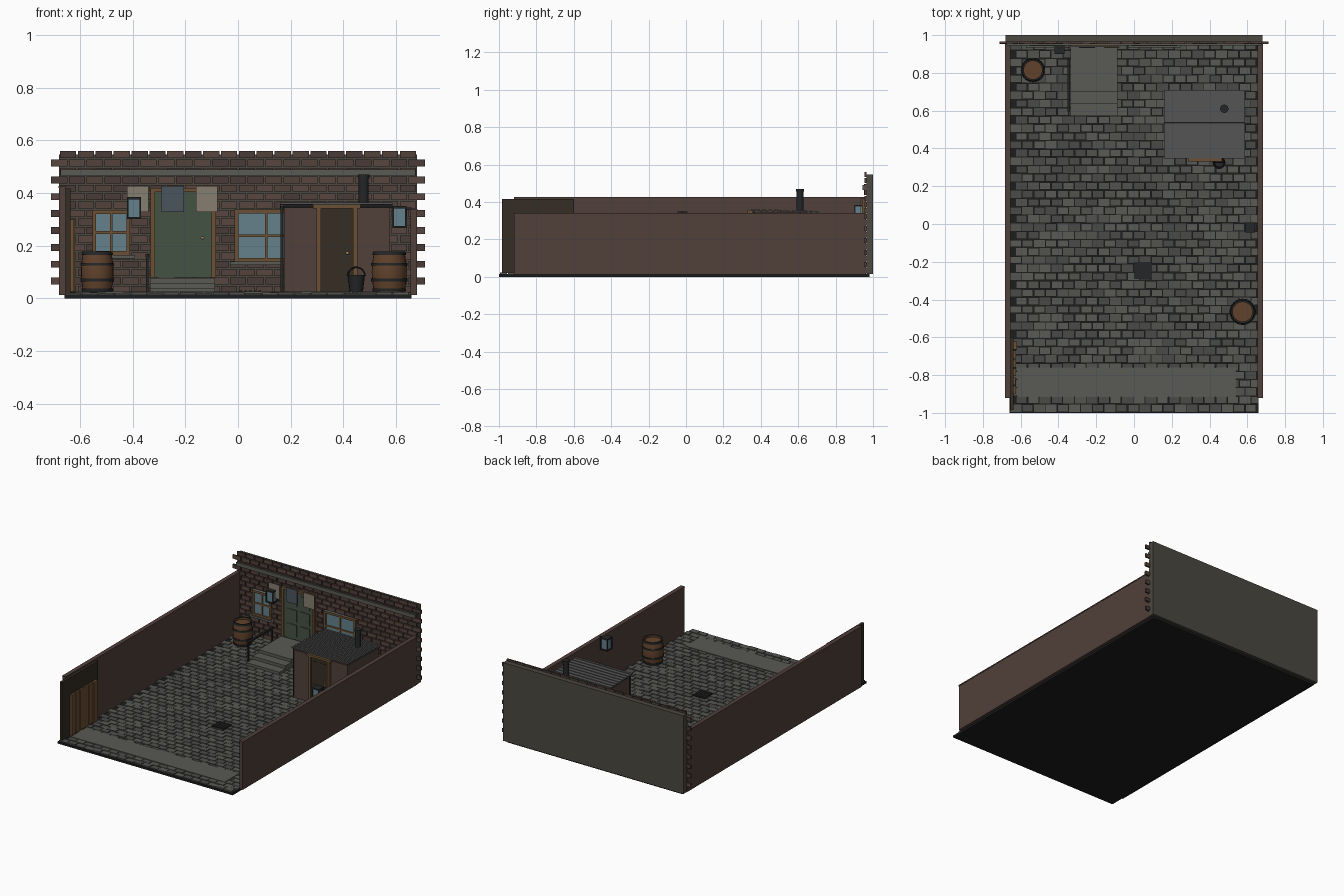
import bpy, bmesh, math, random
from mathutils import Matrix, Vector

if "Cube" in bpy.data.objects:
    bpy.data.objects.remove(bpy.data.objects["Cube"])

random.seed(4)
mats = {}
COL = dict(base=(.012, .013, .013), stone1=(.085, .088, .078), stone2=(.068, .071, .064),
           stone3=(.1, .102, .09), slab=(.1, .102, .09), brick1=(.085, .052, .044),
           brick2=(.065, .043, .037), brick3=(.1, .062, .05), wall=(.082, .052, .043),
           mortar=(.07, .065, .05), wood=(.15, .08, .035), dark=(.035, .026, .017),
           green=(.06, .085, .06), glass=(.13, .22, .26), iron=(.018, .019, .02),
           barrel=(.12, .055, .025), beige=(.24, .21, .16), blue=(.07, .09, .11),
           brass=(.45, .3, .1), roof=(.085, .088, .085))


def mat(n):
    if n not in mats:
        mats[n] = bpy.data.materials.new(n)
        mats[n].diffuse_color = (*COL[n], 1)
    return mats[n]


def boxes(name, items, cols):
    """items: (x0, x1, y0, y1, z0, z1[, material index])"""
    bm = bmesh.new()
    for it in items:
        x0, x1, y0, y1, z0, z1 = it[:6]
        m = Matrix.Translation(((x0+x1)/2, (y0+y1)/2, (z0+z1)/2)) @ Matrix.Diagonal((x1-x0, y1-y0, z1-z0, 1))
        vs = bmesh.ops.create_cube(bm, size=1, matrix=m)['verts']
        for f in {f for v in vs for f in v.link_faces}:
            f.material_index = it[6] if len(it) > 6 else 0
    return finish(name, bm, cols)


def finish(name, bm, cols, smooth=False):
    me = bpy.data.meshes.new(name)
    bm.normal_update()
    bm.to_mesh(me)
    bm.free()
    ob = bpy.data.objects.new(name, me)
    bpy.context.collection.objects.link(ob)
    for c in cols:
        me.materials.append(mat(c))
    if smooth:
        bpy.ops.object.select_all(action='DESELECT')
        ob.select_set(True)
        bpy.context.view_layer.objects.active = ob
        bpy.ops.object.shade_smooth_by_angle(angle=math.radians(35))
    return ob


def lathe(name, prof, loc, col, n=20):
    bm = bmesh.new()
    vs = [bm.verts.new((r, 0, z)) for r, z in prof]
    es = [bm.edges.new(p) for p in zip(vs, vs[1:])]
    bmesh.ops.spin(bm, geom=vs+es, axis=(0, 0, 1), cent=(0, 0, 0), steps=n, angle=math.tau)
    bmesh.ops.remove_doubles(bm, verts=bm.verts[:], dist=1e-5)
    bmesh.ops.recalc_face_normals(bm, faces=bm.faces[:])
    bmesh.ops.translate(bm, verts=bm.verts[:], vec=loc)
    return finish(name, bm, [col], True)


def tube(name, pts, r, col):
    cu = bpy.data.curves.new(name, 'CURVE')
    cu.dimensions, cu.bevel_depth, cu.bevel_resolution, cu.use_fill_caps = '3D', r, 2, True
    sp = cu.splines.new('POLY')
    sp.points.add(len(pts)-1)
    for p, q in zip(sp.points, pts):
        p.co = (*q, 1)
    cu.materials.append(mat(col))
    ob = bpy.data.objects.new(name, cu)
    bpy.context.collection.objects.link(ob)


# ground and cobbles
boxes('ground_base', [(-.66, .66, -1, .98, 0, .014)], ['base'])
stones = []
PX, PY = .0622, .0436
for r in range(45):
    y = -.995 + r*PY
    x = -.655 + (r % 2)*PX/2
    while x < .64:
        stones.append((x, min(x+PX-.004, .658), y, y+PY-.005, .01,
                       .02+random.random()*.004, random.randrange(3)))
        x += PX
boxes('cobbles', stones, ['stone1', 'stone2', 'stone3'])
boxes('paved_strip', [(-.62, .54, -.915, -.76, .012, .026)], ['slab'])
boxes('drain_grate', [(0, .095, -.29, -.2, .012, .026)]
      + [(.006+i*.018, .016+i*.018, -.285, -.205, .026, .029) for i in range(5)], ['iron'])

# back wall with toothed brick courses
boxes('back_wall', [(-.68, .68, .964, 1, .014, .547)], ['mortar'])
bricks = []
RH, BW = .0321, .068
for r in range(17):
    odd = r % 2
    for i in range(20+odd):
        x = -.68 - odd*BW/2 + i*BW
        z = .02 + r*RH
        bricks.append((x+.003, x+BW-.003, .953+random.random()*.003, .966, z, z+RH-.006, random.randrange(3)))
boxes('back_wall_bricks', bricks, ['brick1', 'brick2', 'brick3'])
boxes('string_course', [(-.675, .675, .945, .966, .465, .49)], ['slab'])

# side walls
boxes('left_wall', [(-.68, -.656, -.92, .962, .012, .42), (-.682, -.653, -.92, .955, .42, .427)], ['wall'])
boxes('right_wall', [(.656, .68, -.92, .962, .012, .332), (.653, .682, -.92, .955, .332, .34)], ['wall'])

# gate on the left wall
boxes('gate_back', [(-.655, -.637, -.985, -.6, .02, .417)], ['dark'])
boxes('gate_planks', [(-.637, -.627+random.random()*.008, -.9+i*.047, -.858+i*.047, .025, .3)
                      for i in range(6)], ['wood'])


# windows
def window(name, cx, hw, z0, z1):
    t = .014
    boxes(name+'_glass', [(cx-hw, cx+hw, .95, .96, z0, z1)], ['glass'])
    boxes(name+'_frame', [(cx-hw, cx-hw+t, .942, .96, z0, z1), (cx+hw-t, cx+hw, .942, .96, z0, z1),
                          (cx-hw, cx+hw, .942, .96, z0, z0+t), (cx-hw, cx+hw, .942, .96, z1-t, z1),
                          (cx-.005, cx+.005, .944, .96, z0, z1),
                          (cx-hw, cx+hw, .944, .96, (z0+z1)/2-.005, (z0+z1)/2+.005)], ['wood'])
    boxes(name+'_sill', [(cx-hw-.018, cx+hw+.018, .935, .96, z0-.014, z0)], ['slab'])


window('left_window', -.482, .072, .165, .335)
window('right_window', .107, .12, .14, .337)

# main door
boxes('main_door', [(-.315, -.1, .948, .962, .08, .405)]
      + [(x, x+.075, .944, .95, z, z+.08) for x in (-.295, -.195) for z in (.1, .2, .305)], ['green'])
boxes('main_door_frame', [(-.332, -.315, .94, .962, .08, .42), (-.1, -.083, .94, .962, .08, .42),
                          (-.332, -.083, .94, .962, .404, .42)], ['wood'])
bm = bmesh.new()
bmesh.ops.create_uvsphere(bm, u_segments=10, v_segments=6, radius=.006, matrix=Matrix.Translation((-.135, .94, .23)))
bmesh.ops.create_uvsphere(bm, u_segments=10, v_segments=6, radius=.006, matrix=Matrix.Translation((.416, .338, .172)))
finish('door_knobs', bm, ['brass'], True)

# steps and handrail
boxes('steps', [(-.335, -.088, y, .945, .014, z) for y, z in ((.572, .038), (.636, .058), (.7, .078))], ['slab'])
boxes('handrail', [(-.35, -.34, .6, .61, .02, .16), (-.35, -.34, .855, .865, .02, .16),
                   (-.352, -.338, .595, .87, .157, .168)], ['iron'])

# hanging cloths
for i, (x0, x1, c) in enumerate(((-.422, -.34, 'beige'), (-.29, -.206, 'blue'), (-.16, -.077, 'beige'))):
    boxes('cloth_%d' % i, [(x0, x1, .932, .936, .329, .427)], [c])


# wall lanterns
def lantern(name, cx, cy, z, arm):
    w = .024
    boxes(name+'_glass', [(cx-w+.003, cx+w-.003, cy-w+.003, cy+w-.003, z+.006, z+.074)], ['glass'])
    posts = [(cx+sx*w-.003, cx+sx*w+.003, cy+sy*w-.003, cy+sy*w+.003, z, z+.076)
             for sx in (-1, 1) for sy in (-1, 1)]
    boxes(name+'_frame', posts + [(cx-w-.003, cx+w+.003, cy-w-.003, cy+w+.003, a, b)
                                  for a, b in ((z, z+.007), (z+.074, z+.083))] + [arm], ['iron'])


lantern('back_lantern', -.395, .928, .302, (-.4, -.39, .93, .962, .37, .38))
lantern('side_lantern', .614, -.018, .267, (.614, .66, -.023, -.013, .335, .345))

# shed
boxes('shed_body', [(.175, .578, .355, .69, .014, .345)], ['wall'])
slope = Matrix.Rotation(math.atan2(-.012, .365), 4, 'X')
bm = bmesh.new()
for i in range(23):
    y = -.1815 + (i+.5)*.363/23
    m = Matrix.Translation((.373, .528, .35)) @ slope @ Matrix.Translation((0, y, .004*(i % 2 == 0)))
    bmesh.ops.create_cube(bm, size=1, matrix=m @ Matrix.Diagonal((.428, .0158, .008, 1)))
finish('shed_roof', bm, ['roof'])
boxes('shed_door', [(.315, .437, .342, .357, .02, .342)]
      + [(x, x+.042, .339, .343, z, z+.12) for x in (.327, .383) for z in (.04, .195)], ['dark'])
boxes('shed_door_frame', [(.298, .315, .333, .357, .02, .357), (.437, .454, .333, .357, .02, .357),
                          (.285, .465, .33, .357, .342, .357)], ['wood'])
tube('shed_downpipe', [(.167, .362, .02), (.167, .362, .35)], .006, 'iron')
lathe('stove_pipe', [(0, .33), (.019, .33), (.019, .455), (.022, .455), (.022, .47), (0, .47)], (.478, .61, 0), 'iron', 16)


# barrels
def barrel(name, x, y, r):
    H = .155
    rad = lambda t: r*(.85+.13*math.sin(math.pi*t))
    prof = [(0, 0)] + [(rad(i/10), H*i/10) for i in range(11)] + [(r*.76, H), (r*.76, H-.012), (0, H-.012)]
    lathe(name, prof, (x, y, .022), 'barrel', 24)
    for k, (a, b) in enumerate(((.02, .1), (.27, .34), (.66, .73), (.92, 1.01))):
        ra, rb, e = rad(a), rad(min(b, 1)), .004
        lathe('%s_hoop_%d' % (name, k), [(ra-e, a*H), (ra+e, a*H), (rb+e, b*H), (rb-e, b*H), (ra-e, a*H)],
              (x, y, .022), 'iron', 24)


barrel('left_barrel', -.535, .815, .063)
barrel('right_barrel', .575, -.465, .068)

# bucket with handle
lathe('bucket', [(0, 0), (.025, 0), (.032, .06), (.034, .06), (.034, .064), (.029, .064), (.023, .006), (0, .006)],
      (.45, .325, .024), 'iron', 16)
tube('bucket_handle', [(.45+.033*math.cos(a*math.pi/10), .325, .085+.033*math.sin(a*math.pi/10))
                       for a in range(11)], .003, 'iron')

for m in bpy.data.materials:
    if m.users and not m.is_grease_pencil:
        m.use_nodes = True
        m.node_tree.nodes["Principled BSDF"].inputs["Base Color"].default_value = m.diffuse_color
